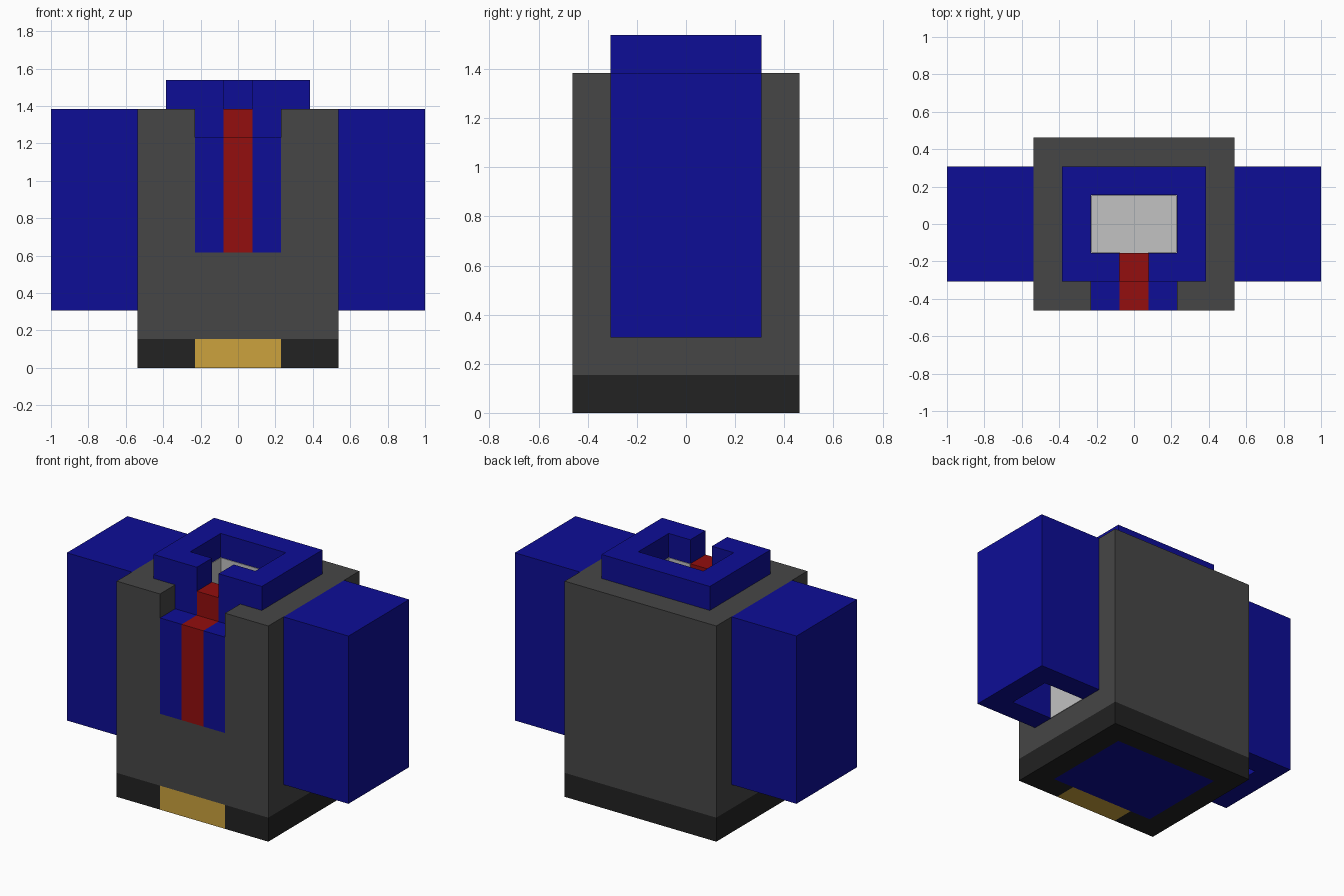
import bpy
import bmesh

if "Cube" in bpy.data.objects:
    bpy.data.objects.remove(bpy.data.objects["Cube"])

U = 2 / 26  # one block unit: the model is 26 units wide


def srgb(c):
    c /= 255
    return c / 12.92 if c <= 0.04045 else ((c + 0.055) / 1.055) ** 2.4


def material(name, r, g, b):
    m = bpy.data.materials.new(name)
    m.diffuse_color = (srgb(r), srgb(g), srgb(b), 1)
    m.use_nodes = True
    m.node_tree.nodes["Principled BSDF"].inputs["Base Color"].default_value = m.diffuse_color
    return m


BLUE = material("blue cloth", 13, 13, 150)
GREY = material("grey cloth", 70, 70, 70)
BLACK = material("black leather", 34, 34, 34)
GOLD = material("gold metal", 204, 162, 61)
RED = material("red cloth", 147, 14, 14)
WHITE = material("white lining", 194, 194, 194)


def prism(name, outline, z0, z1, mat):
    """Extrude a plan outline (in block units) from z0 to z1."""
    bm = bmesh.new()
    face = bm.faces.new([bm.verts.new((x * U, y * U, z0 * U)) for x, y in outline])
    ext = bmesh.ops.extrude_face_region(bm, geom=[face], use_keep_orig=True)
    top = [v for v in ext["geom"] if isinstance(v, bmesh.types.BMVert)]
    bmesh.ops.translate(bm, verts=top, vec=(0, 0, (z1 - z0) * U))
    bmesh.ops.recalc_face_normals(bm, faces=bm.faces)
    mesh = bpy.data.meshes.new(name)
    bm.to_mesh(mesh)
    bm.free()
    mesh.materials.append(mat)
    obj = bpy.data.objects.new(name, mesh)
    bpy.context.collection.objects.link(obj)
    return obj


def rect(x0, x1, y0, y1):
    return [(x0, y0), (x1, y0), (x1, y1), (x0, y1)]


def open_ring(w, d, t, slit):
    """Rectangular ring, wall t thick, with a gap of half-width slit in front."""
    half = [(slit, -d), (w, -d), (w, d)]
    inner = [(w - t, d - t), (w - t, t - d), (slit, t - d)]
    mirror = lambda pts: [(-x, y) for x, y in reversed(pts)]
    return half + mirror(half) + mirror(inner) + inner


# Jacket: solid lower body and open-fronted upper shell
prism("jacket_lower", rect(-7, 7, -6, 6), 2, 8, GREY)
prism("jacket_upper", open_ring(7, 6, 2, 3), 8, 18, GREY)

# Belt, buckle and the blue underside inside the belt
prism("belt", open_ring(7, 6, 2, 3), 0, 2, BLACK)
prism("buckle", rect(-3, 3, -6, -4), 0, 2, GOLD)
prism("underside", rect(-5, 5, -4, 4), 0, 2, BLUE)

# Shirt core rising into the collar, with a white-lined neck opening
prism("collar", open_ring(5, 4, 2, 1), 8, 20, BLUE)
prism("neck_lining", open_ring(3, 2, 0.05, 1), 8.1, 18, WHITE)
prism("neck_floor", rect(-3, 3, -2, 2), 8, 8.1, WHITE)

# Tie: front strip and the knot inside the collar slit
prism("tie", rect(-1, 1, -6, -4), 8, 16, RED)
prism("tie_knot", rect(-1, 1, -4, -2), 8, 18, RED)

# Mirrored shirt fronts and hollow sleeves
for side, s in (("left", -1), ("right", 1)):
    prism(side + "_shirt_front", rect(s, 3 * s, -6, -4), 8, 16, BLUE)
    shell = [(7, -4), (13, -4), (13, 4), (7, 4), (7, 2), (11, 2), (11, -2), (7, -2)]
    prism(side + "_sleeve", [(s * x, y) for x, y in shell], 4, 16, BLUE)
    prism(side + "_shoulder", rect(7 * s, 13 * s, -4, 4), 16, 18, BLUE)
    prism(side + "_sleeve_lining", rect(7 * s, 7.05 * s, -2, 2), 4, 16, WHITE)
